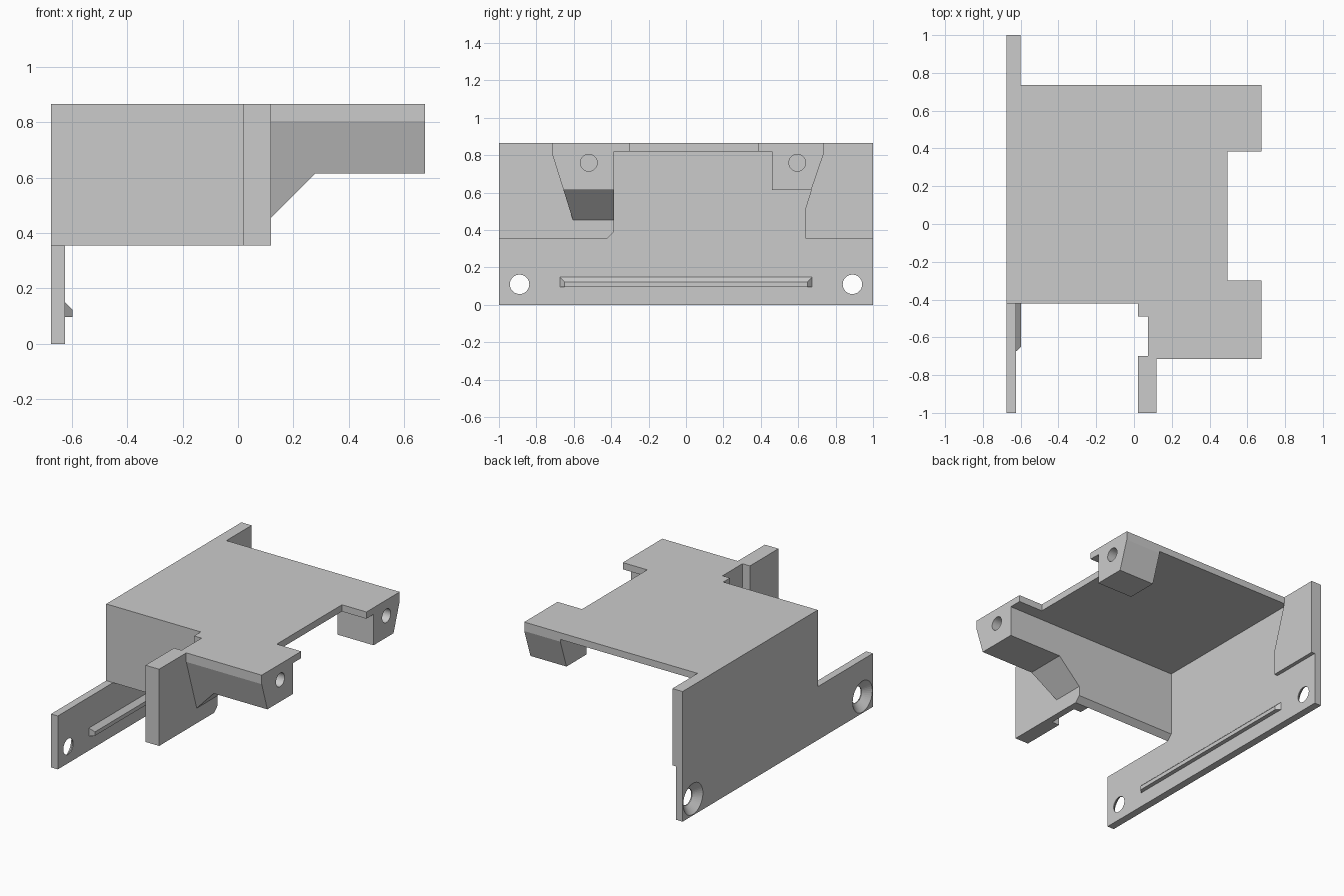
import bpy, bmesh, math
from mathutils import Matrix, Vector

cube = bpy.data.objects.get("Cube")
if cube:
    bpy.data.objects.remove(cube, do_unlink=True)

GREY = (0.6, 0.6, 0.6, 1)
grey = bpy.data.materials.new("plain grey")
grey.use_nodes = True
grey.diffuse_color = GREY
grey.node_tree.nodes["Principled BSDF"].inputs["Base Color"].default_value = GREY

# Shared levels
TOP, UNDER, WING = 0.865, 0.82, 0.355
BACK, FACE, PAD, END = -0.675, -0.625, -0.6, 0.675
WALL_OUT, WALL_IN = -0.42, -0.385


def finish(name, bm):
    bmesh.ops.recalc_face_normals(bm, faces=bm.faces)
    mesh = bpy.data.meshes.new(name)
    bm.to_mesh(mesh)
    bm.free()
    mesh.materials.append(grey)
    ob = bpy.data.objects.new(name, mesh)
    bpy.context.collection.objects.link(ob)
    return ob


def prism(name, axis, profile, lo, hi):
    """Extrude a profile of the two other axes along the given axis."""
    bm = bmesh.new()
    verts = []
    for p in profile:
        co = list(p)
        co.insert("xyz".index(axis), lo)
        verts.append(bm.verts.new(co))
    face = bm.faces.new(verts)
    new = bmesh.ops.extrude_face_region(bm, geom=[face])["geom"]
    move = Vector([hi - lo if a == axis else 0 for a in "xyz"])
    bmesh.ops.translate(bm, vec=move, verts=[v for v in new if isinstance(v, bmesh.types.BMVert)])
    return finish(name, bm)


def drill(name, x0, x1, y, z, r0, r1):
    """Round cutter along x, with its own radius at each end."""
    bm = bmesh.new()
    place = Matrix.Translation(((x0 + x1) / 2, y, z)) @ Matrix.Rotation(math.pi / 2, 4, "Y")
    bmesh.ops.create_cone(bm, cap_ends=True, segments=40, radius1=r0, radius2=r1,
                          depth=x1 - x0, matrix=place)
    return finish(name, bm)


def cut(ob, cutter):
    mod = ob.modifiers.new("cut", "BOOLEAN")
    mod.operation, mod.solver, mod.object = "DIFFERENCE", "EXACT", cutter
    cutter.hide_render = True
    cutter.hide_viewport = True
    cutter.display_type = "WIRE"


# Upright mounting plate with countersunk screw holes
plate = prism("mounting_plate", "x", [(-1, 0), (1, 0), (1, TOP), (WALL_OUT, TOP),
                                      (WALL_OUT, WING), (-1, WING)], BACK, FACE)
for side in (-1, 1):
    cut(plate, drill("screw_hole_cutter", BACK - 0.1, FACE + 0.1, side * 0.89, 0.11, 0.052, 0.052))
    cut(plate, drill("countersink_cutter", BACK - 0.01, FACE - 0.005, side * 0.89, 0.11, 0.115, 0.05))

# Thickened pad on the plate
prism("plate_pad", "x", [(0.735, TOP), (0.735, UNDER), (0.64, 0.52), (0.64, WING),
                         (1, WING), (1, TOP)], FACE, PAD)

# Tapered locating rib
bm = bmesh.new()
outer = [bm.verts.new((FACE, y, z)) for y, z in ((-0.675, 0.097), (0.675, 0.097), (0.675, 0.15), (-0.675, 0.15))]
inner = [bm.verts.new((-0.597, y, z)) for y, z in ((-0.65, 0.097), (0.65, 0.097), (0.65, 0.123), (-0.65, 0.123))]
bm.faces.new(outer)
bm.faces.new(inner)
for i in range(4):
    j = (i + 1) % 4
    bm.faces.new((outer[i], outer[j], inner[j], inner[i]))
finish("locating_rib", bm)

# Top deck with the end notch and the slot beside the wing
prism("top_deck", "z", [(FACE, WALL_OUT), (0.02, WALL_OUT), (0.02, -0.49), (0.075, -0.49),
                        (0.075, -0.7), (0.02, -0.7), (0.02, -1), (0.12, -1), (0.12, -0.715),
                        (END, -0.715), (END, -0.3), (0.495, -0.3), (0.495, 0.385),
                        (END, 0.385), (END, 0.735), (FACE, 0.735)], UNDER, TOP)

# Side wall with a chamfered lower edge
prism("side_wall", "x", [(WALL_OUT, WING), (WALL_IN, 0.39), (WALL_IN, UNDER),
                         (WALL_OUT, UNDER)], FACE, 0.075)

# Wing plate, with thicker strips either side of the slot
prism("wing_plate", "x", [(-1, WING), (WALL_OUT, WING), (WALL_IN, 0.39), (WALL_IN, UNDER),
                          (-1, UNDER)], 0.075, 0.12)
for name, y0, y1 in (("wing_outer_strip", -1, -0.7), ("wing_inner_strip", -0.49, WALL_OUT)):
    prism(name, "x", [(y0, WING), (y1, WING), (y1, UNDER), (y0, UNDER)], 0.02, 0.075)

# Long screw boss with a stepped underside
long_boss = prism("long_boss", "x", [(-0.715, UNDER), (-0.715, 0.805), (-0.605, 0.455),
                                     (WALL_IN, 0.455), (WALL_IN, UNDER)], 0.12, END)
cut(long_boss, prism("boss_underside_cutter", "y", [(0.02, 0.355), (0.28, 0.615), (0.8, 0.615),
                                                    (0.8, 0.3), (0.02, 0.3)], -0.9, -0.2))

# Short screw boss
short_boss = prism("short_boss", "x", [(0.46, 0.615), (0.67, 0.615), (0.735, 0.805),
                                       (0.735, UNDER), (0.46, UNDER)], 0.41, END)

# Blind screw holes in both bosses
for boss, y in ((long_boss, -0.52), (short_boss, 0.595)):
    cut(boss, drill("boss_hole_cutter", END - 0.2, END + 0.1, y, 0.76, 0.045, 0.045))
